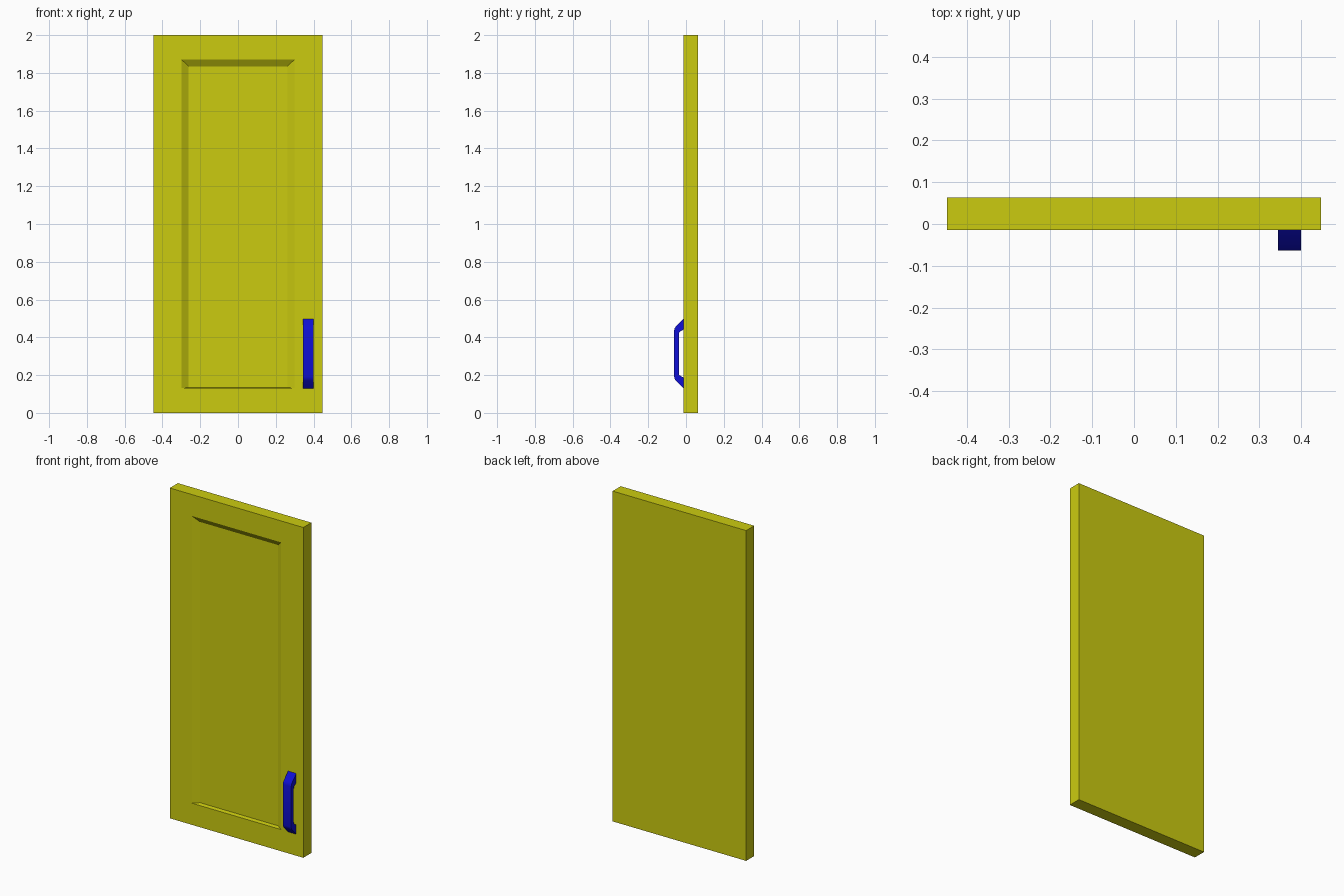
import bpy, bmesh
from math import radians
from mathutils import Vector

if "Cube" in bpy.data.objects:
    bpy.data.objects.remove(bpy.data.objects["Cube"], do_unlink=True)


def material(name, color):
    mat = bpy.data.materials.new(name)
    mat.use_nodes = True
    mat.diffuse_color = color
    mat.node_tree.nodes["Principled BSDF"].inputs["Base Color"].default_value = color
    return mat


def make_object(name, bm, mat):
    bmesh.ops.recalc_face_normals(bm, faces=bm.faces[:])
    mesh = bpy.data.meshes.new(name)
    bm.to_mesh(mesh)
    bm.free()
    mesh.materials.append(mat)
    obj = bpy.data.objects.new(name, mesh)
    bpy.context.collection.objects.link(obj)
    return obj


def inset_to(bm, face, half_width, bottom, top, y):
    """Inset a face and fit the new inner face to a rectangle."""
    bmesh.ops.inset_region(bm, faces=[face], thickness=0.01)
    center = face.calc_center_median()
    for v in face.verts:
        v.co = (half_width if v.co.x > center.x else -half_width, y,
                top if v.co.z > center.z else bottom)


yellow = material("yellow paint", (0.6, 0.6, 0.005, 1))
blue = material("blue paint", (0.005, 0.005, 0.66, 1))

FRONT, BACK = -0.014, 0.063

# Door slab with a sloped, recessed front panel
bm = bmesh.new()
bmesh.ops.create_cube(bm, size=1)
for v in bm.verts:
    v.co = (v.co.x * 0.894, BACK if v.co.y > 0 else FRONT, v.co.z * 2 + 1)
front = min(bm.faces, key=lambda f: f.calc_center_median().y)
inset_to(bm, front, 0.299, 0.131, 1.87, FRONT)
inset_to(bm, front, 0.261, 0.135, 1.835, FRONT + 0.024)
make_object("door_panel", bm, yellow)

# Pull handle: half of its side profile (y, height from its middle), mirrored
outer = [(FRONT, 0.184), (-0.054, 0.143), (-0.060, 0.134), (-0.063, 0.122)]
inner = [(FRONT, 0.127), (-0.034, 0.115), (-0.037, 0.110), (-0.038, 0.102)]
mirrored = lambda pts: pts + [(y, -h) for y, h in reversed(pts)]
profile = mirrored(outer) + mirrored(inner)[::-1]

bm = bmesh.new()
verts = [bm.verts.new((0.345, y, 0.314 + h)) for y, h in profile]
side = bm.faces.new(verts)
extruded = bmesh.ops.extrude_face_region(bm, geom=[side])["geom"]
bmesh.ops.translate(bm, vec=Vector((0.055, 0, 0)),
                    verts=[g for g in extruded if isinstance(g, bmesh.types.BMVert)])
# Keep the starting side as the second end cap
if not side.is_valid:
    bm.faces.new(verts)
handle = make_object("handle", bm, blue)

bpy.ops.object.select_all(action="DESELECT")
handle.select_set(True)
bpy.context.view_layer.objects.active = handle
bpy.ops.object.shade_smooth_by_angle(angle=radians(35))
